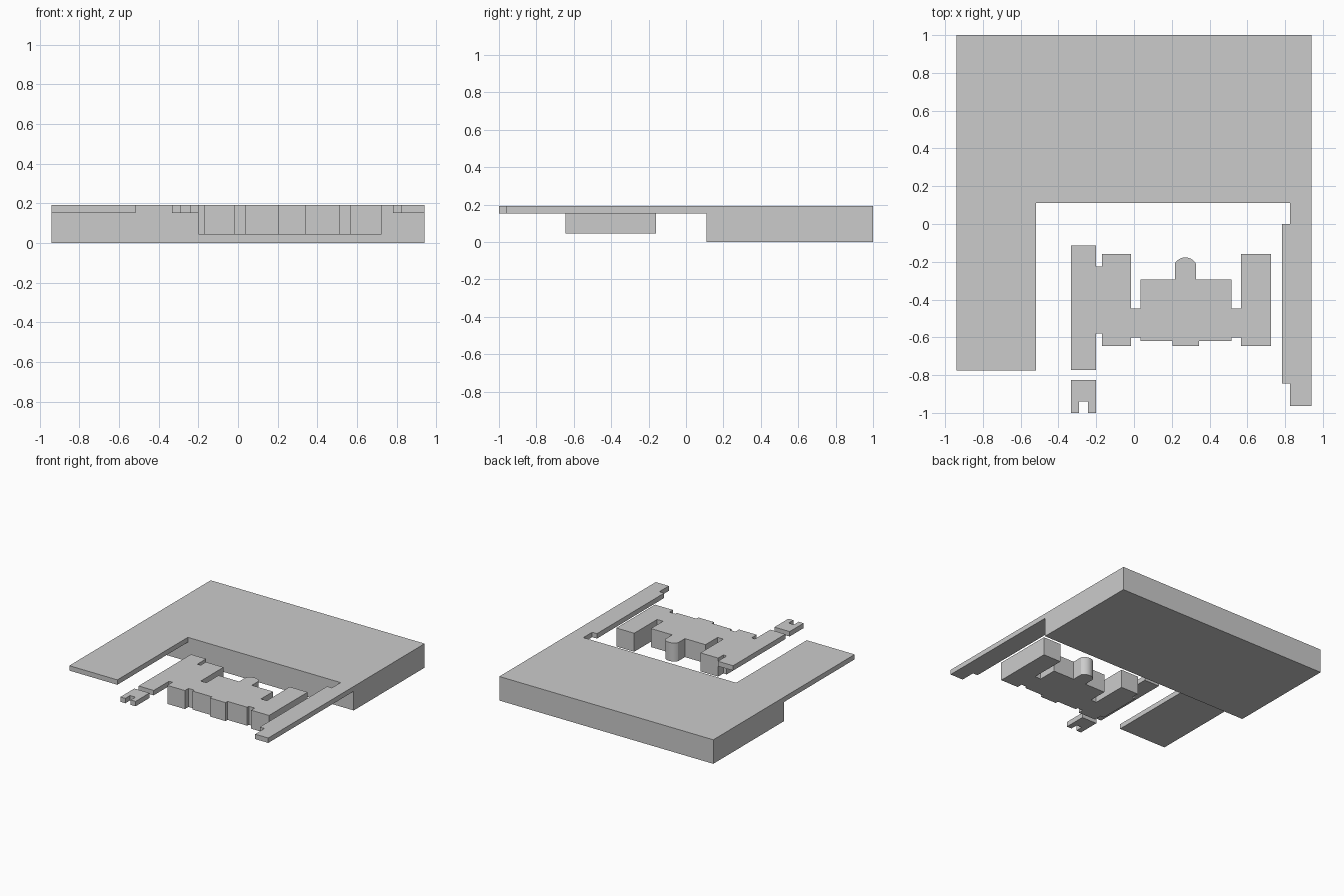
import bpy, bmesh, math

if "Cube" in bpy.data.objects:
    bpy.data.objects.remove(bpy.data.objects["Cube"])

TOP, UNDER = 0.191, 0.152   # top and underside of the thin plates


def slab(name, outline, cuts=(), floor=None):
    """Thin plate from a counter-clockwise outline. The underside is cut along
    index pairs, and its largest piece is extruded down to the floor height."""
    bm = bmesh.new()
    low = [bm.verts.new((x, y, UNDER)) for x, y in outline]
    high = [bm.verts.new((x, y, TOP)) for x, y in outline]
    n = len(outline)
    bm.faces.new(high)
    bottom = [bm.faces.new(low[::-1])]
    for i in range(n):
        j = (i + 1) % n
        bm.faces.new((low[i], low[j], high[j], high[i]))
    for a, b in cuts:
        face = next(f for f in bottom if low[a] in f.verts and low[b] in f.verts)
        bottom.append(bmesh.utils.face_split(face, low[a], low[b])[0])
    if floor is not None:
        main = max(bottom, key=lambda f: f.calc_area())
        new = bmesh.ops.extrude_discrete_faces(bm, faces=[main])["faces"]
        for v in new[0].verts:
            v.co.z = floor
    bmesh.ops.recalc_face_normals(bm, faces=bm.faces)
    me = bpy.data.meshes.new(name)
    bm.to_mesh(me)
    bm.free()
    ob = bpy.data.objects.new(name, me)
    bpy.context.collection.objects.link(ob)
    return ob


# Deep rear block with a thin wing on the left and a stepped strip on the right
slab("rear_block_with_wings", [
    (-.94, 1), (-.94, .11), (-.94, -.775), (-.518, -.775), (-.518, .11),
    (.825, .11), (.825, 0), (.783, 0), (.783, -.845), (.825, -.845),
    (.825, -.963), (.94, -.963), (.94, .11), (.94, 1)],
    cuts=[(1, 4), (5, 12)], floor=0)

# Rounded bay at the back of the central building
bay = []
for i in range(17):
    a = math.radians(-61 + 122 * i / 16)
    bay.append((.272 - .064 * math.sin(a) , -.241 + .064 * math.cos(a)))

# Central building, joined to a thin terrace strip on its left
building = slab("building_with_terrace", [
    (-.333, -.115), (-.333, -.772), (-.2, -.772), (-.2, -.58), (-.17, -.58),
    (-.17, -.645), (-.015, -.645), (-.015, -.6), (.035, -.6), (.035, -.62),
    (.205, -.62), (.205, -.645), (.343, -.645), (.343, -.62), (.515, -.62),
    (.515, -.6), (.567, -.6), (.567, -.645), (.724, -.645), (.724, -.16),
    (.567, -.16), (.567, -.447), (.515, -.447), (.515, -.295), (.328, -.295)]
    + bay + [
    (.216, -.295), (.035, -.295), (.035, -.447), (-.015, -.447),
    (-.015, -.16), (-.17, -.16), (-.17, -.225), (-.2, -.225), (-.2, -.115)],
    cuts=[(3, 49)], floor=.044)
bpy.context.view_layer.objects.active = building
building.select_set(True)
bpy.ops.object.shade_smooth_by_angle(angle=math.radians(30))

# Small notched paving piece in front of the terrace
slab("notched_step", [
    (-.333, -.825), (-.333, -1), (-.29, -1), (-.29, -.94), (-.243, -.94),
    (-.243, -1), (-.2, -1), (-.2, -.825)])
